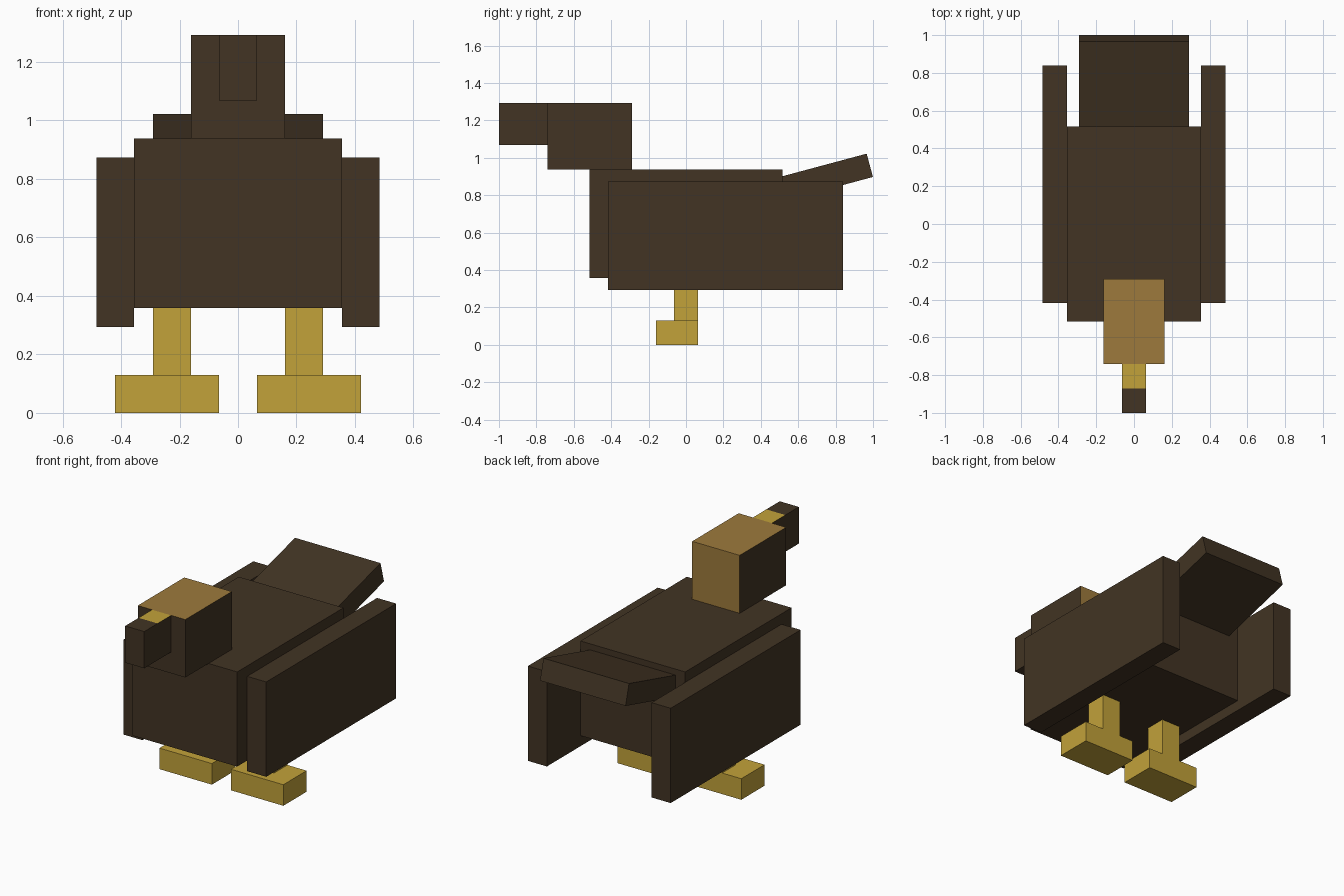
import bpy, bmesh, math
from mathutils import Matrix

cube = bpy.data.objects.get("Cube")
if cube:
    bpy.data.objects.remove(cube, do_unlink=True)


def material(name, rgb):
    m = bpy.data.materials.new(name)
    m.use_nodes = True
    colour = (*rgb, 1.0)
    m.diffuse_color = colour
    m.node_tree.nodes["Principled BSDF"].inputs["Base Color"].default_value = colour
    return m


brown = material("dark brown", (0.054, 0.034, 0.017))
gold = material("gold", (0.54, 0.36, 0.042))
tan = material("tan", (0.34, 0.195, 0.045))


def box(name, x, y, z, mats, cut_y=None, rule=None):
    """Box between bounds; optional cut across y and a face colour rule."""
    bm = bmesh.new()
    bmesh.ops.create_cube(bm, size=1)
    for v in bm.verts:
        v.co = [lo + (c + 0.5) * (hi - lo) for c, (lo, hi) in zip(v.co, (x, y, z))]
    if cut_y is not None:
        bmesh.ops.bisect_plane(bm, geom=bm.verts[:] + bm.edges[:] + bm.faces[:],
                               plane_co=(0, cut_y, 0), plane_no=(0, 1, 0))
    bm.normal_update()
    if rule:
        for f in bm.faces:
            f.material_index = rule(f)
    mesh = bpy.data.meshes.new(name)
    bm.to_mesh(mesh)
    bm.free()
    for m in mats:
        mesh.materials.append(m)
    obj = bpy.data.objects.new(name, mesh)
    bpy.context.collection.objects.link(obj)
    return obj


# Body
box("body", (-0.355, 0.355), (-0.515, 0.515), (0.358, 0.938), [brown])

# Head: tan crown and nape
box("head", (-0.161, 0.161), (-0.74, -0.29), (0.938, 1.293), [brown, tan],
    rule=lambda f: int(f.normal.z > 0.5 or f.normal.y > 0.5))

# Beak: gold on the rear half of the top
box("beak", (-0.0645, 0.0645), (-1.0, -0.74), (1.068, 1.293), [brown, gold],
    cut_y=-0.87,
    rule=lambda f: int(f.normal.z > 0.5 and f.calc_center_median().y > -0.87))

# Tail: flat slab hinged at its upper far edge and tilted up
tail = box("tail", (-0.29, 0.29), (-0.56, 0), (-0.129, 0), [brown])
tail.data.transform(Matrix.Translation((0, 0.966, 1.022))
                    @ Matrix.Rotation(math.radians(15), 4, 'X'))

# Wings, legs and feet on both sides
for side, s in (("left", 1), ("right", -1)):
    def span(a, b):
        return sorted((s * a, s * b))
    box(side + "_wing", span(0.355, 0.484), (-0.418, 0.84), (0.293, 0.874), [brown])
    box(side + "_leg", span(0.161, 0.29), (-0.0645, 0.0645), (0.129, 0.358), [gold])
    box(side + "_foot", span(0.0645, 0.42), (-0.161, 0.0645), (0, 0.129), [gold])
